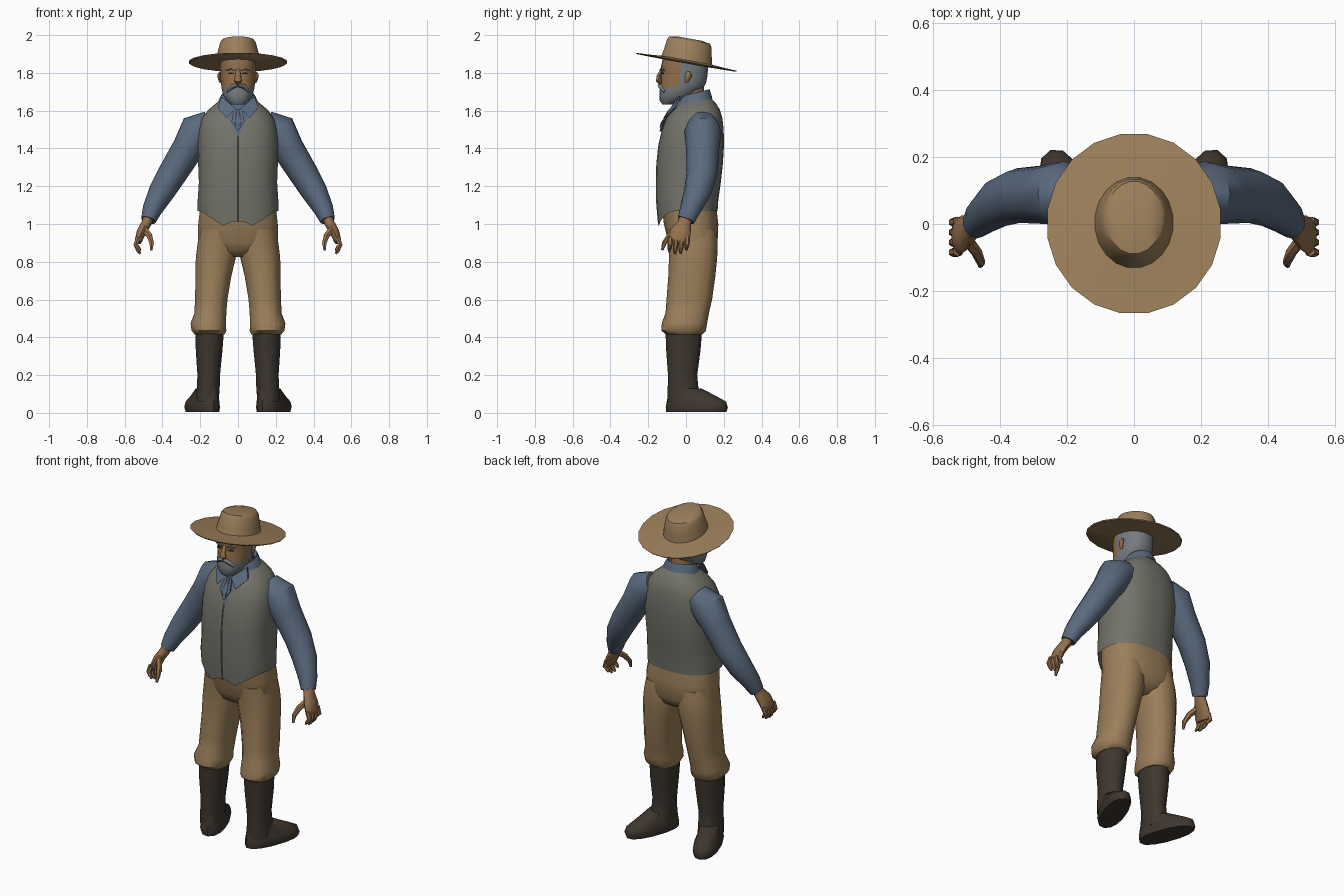
import bpy, bmesh, math
from mathutils import Vector


def material(name, rgb):
    m = bpy.data.materials.new(name)
    lin = [((c / 255 + 0.055) / 1.055) ** 2.4 for c in rgb]
    m.diffuse_color = (*lin, 1)
    return m


TAN = material("tan_cloth", (155, 127, 90))
VEST = material("grey_vest", (115, 115, 106))
SHIRT = material("blue_shirt", (90, 106, 126))
BOOT = material("dark_leather", (62, 54, 46))
SKIN = material("weathered_skin", (148, 113, 78))
HAIR = material("grey_hair", (117, 124, 128))
DARK = material("dark_detail", (58, 52, 48))


def skin_rings(name, rings, mats, mirror=False, caps=True, edit=None, angle=45):
    """Bridge rings of points into one surface."""
    bm = bmesh.new()
    loops = [[bm.verts.new(p) for p in ring] for ring in rings]
    n = len(loops[0])
    for a, b in zip(loops, loops[1:]):
        for i in range(n):
            j = (i + 1) % n
            bm.faces.new((a[i], a[j], b[j], b[i]))
    if caps:
        bm.faces.new(loops[0])
        bm.faces.new(loops[-1])
    if edit:
        edit(bm, loops)
    bmesh.ops.recalc_face_normals(bm, faces=bm.faces)
    me = bpy.data.meshes.new(name)
    bm.to_mesh(me)
    bm.free()
    for m in mats:
        me.materials.append(m)
    ob = bpy.data.objects.new(name, me)
    bpy.context.collection.objects.link(ob)
    bpy.ops.object.select_all(action='DESELECT')
    ob.select_set(True)
    bpy.context.view_layer.objects.active = ob
    bpy.ops.object.shade_smooth_by_angle(angle=math.radians(angle))
    if mirror:
        ob.modifiers.new("mirror", 'MIRROR').use_mirror_merge = False
    return ob


def stack(name, sections, mats, sides=16, power=2.0, turn=0, tilt=0, **kw):
    """Level sections (x centre, y front, y back, z, half width)."""
    rings = []
    for x, y0, y1, z, rx in sections:
        ring = []
        for i in range(sides):
            a = 2 * math.pi * (i + 0.5) / sides
            c, s = math.cos(a), math.sin(a)
            u = math.copysign(abs(c) ** (2 / power), c) * rx
            v = math.copysign(abs(s) ** (2 / power), s) * (y1 - y0) / 2
            px = x + u * math.cos(turn) + v * math.sin(turn)
            py = (y0 + y1) / 2 - u * math.sin(turn) + v * math.cos(turn)
            ring.append((px, py, z - tilt * py))
        rings.append(ring)
    return skin_rings(name, rings, mats, **kw)


def tube(name, path, mats, sides=10, **kw):
    """Limb along a path of (x, y, z, half depth, half thickness)."""
    pts = [Vector(p[:3]) for p in path]
    rings = []
    for i, p in enumerate(path):
        t = (pts[min(i + 1, len(pts) - 1)] - pts[max(i - 1, 0)]).normalized()
        u = Vector((0, 1, 0)) - t * t.y
        u.normalize()
        v = t.cross(u)
        rings.append([pts[i] + u * p[3] * math.cos(k * 2 * math.pi / sides)
                      + v * p[4] * math.sin(k * 2 * math.pi / sides) for k in range(sides)])
    return skin_rings(name, rings, mats, **kw)


# Boots: the toes point backwards and a little outwards
stack("boot_shaft", [(.150, -.112, .088, .43, .078), (.153, -.108, .080, .33, .073),
                     (.155, -.098, .062, .20, .062), (.158, -.100, .070, .12, .063),
                     (.163, -.100, .090, .06, .062)],
      [BOOT], 12, mirror=True)
stack("boot_foot", [(.188, -.115, .225, .006, .066), (.190, -.118, .232, .030, .072),
                    (.188, -.112, .222, .060, .068), (.178, -.105, .170, .088, .058),
                    (.163, -.095, .085, .130, .052)],
      [BOOT], 14, 2.3, turn=math.radians(20), mirror=True)

# Trousers: two baggy legs gathered at the knee, joined by a seat
stack("trouser_leg", [(.150, -.105, .085, .415, .080), (.154, -.130, .105, .435, .094),
                      (.157, -.128, .112, .475, .096), (.146, -.108, .122, .53, .086),
                      (.142, -.103, .138, .60, .088), (.130, -.094, .155, .72, .096),
                      (.118, -.090, .165, .82, .108), (.108, -.094, .168, .90, .108),
                      (.104, -.100, .160, .97, .100)],
      [TAN], 14, 2.3, mirror=True)
stack("trouser_seat", [(0, -.03, .10, .825, .06), (0, -.075, .145, .855, .15),
                       (0, -.094, .168, .90, .214), (0, -.118, .172, 1.0, .212),
                       (0, -.130, .160, 1.10, .20)],
      [TAN], 24, 2.5)


# Vest: pointed hem, shirt showing in the neck opening, dark closure line
def tailor(bm, loops):
    for v in loops[0]:
        ax = abs(v.co.x)
        if v.co.y < 0:
            v.co.z = 1.035 - .05 * ax / .07 if ax < .07 else .985 + .085 * min(1, (ax - .07) / .13)
    cuts = [((.006 * s, 0, 0), (1, 0, 0)) for s in (-1, 1)]
    cuts += [((0, 0, 1.46), (s, 0, -.52)) for s in (-1, 1)]
    for co, no in cuts:
        front = [f for f in bm.faces if f.calc_center_median().y < .03]
        geom = front + list({e for f in front for e in f.edges}) + list({v for f in front for v in f.verts})
        bmesh.ops.bisect_plane(bm, geom=geom, plane_co=co, plane_no=no)
    for f in bm.faces:
        c = f.calc_center_median()
        if c.y < .03 and abs(c.x) < .52 * (c.z - 1.46):
            f.material_index = 1
        elif c.y < 0 and abs(c.x) < .006:
            f.material_index = 2


stack("vest", [(0, -.150, .168, 1.07, .214), (0, -.160, .172, 1.13, .214),
               (0, -.160, .185, 1.22, .208), (0, -.158, .196, 1.32, .212),
               (0, -.147, .202, 1.42, .214), (0, -.128, .200, 1.50, .208),
               (0, -.105, .193, 1.56, .190), (0, -.075, .180, 1.605, .158),
               (0, -.045, .158, 1.64, .115), (0, -.012, .135, 1.665, .080)],
      [VEST, SHIRT, DARK], 32, 2.45, caps=False, edit=tailor)

# Sleeves
tube("sleeve", [(.140, .090, 1.535, .075, .070), (.212, .090, 1.490, .098, .102),
                (.265, .088, 1.400, .088, .084), (.345, .085, 1.270, .082, .077),
                (.405, .062, 1.170, .073, .069), (.455, .022, 1.075, .056, .052),
                (.474, .000, 1.020, .046, .040)],
     [SHIRT], 12, mirror=True)

# Hands with curled fingers and a forward thumb
tube("palm", [(.470, .002, 1.05, .034, .028), (.484, -.008, 1.005, .036, .028),
              (.510, -.028, .960, .055, .026), (.526, -.038, .915, .056, .021),
              (.528, -.040, .900, .045, .014)],
     [SKIN], 10, mirror=True)
for i in range(4):
    y = -.082 + .030 * i
    low = (.855, .842, .845, .862)[i]
    tube("finger_%d" % (i + 1), [(.527, y, .930, .014, .015), (.541, y - .003, .890, .014, .014),
                                 (.528, y - .006, low + .015, .011, .011),
                                 (.517, y - .006, low, .006, .006)],
         [SKIN], 6, mirror=True)
tube("thumb", [(.500, -.045, .975, .018, .020), (.470, -.085, .940, .016, .017),
               (.457, -.115, .900, .013, .013), (.459, -.126, .862, .006, .007)],
     [SKIN], 6, mirror=True)

# Neck, collar band, collar points and neckerchief
stack("neck", [(0, -.050, .120, 1.58, .066), (0, -.030, .098, 1.65, .062),
               (0, -.020, .095, 1.74, .062)], [SKIN], 14)
stack("collar_band", [(0, -.062, .140, 1.630, .108), (0, -.045, .130, 1.665, .092),
                      (0, -.042, .125, 1.682, .080), (0, -.030, .110, 1.655, .070)],
      [SHIRT], 18, tilt=-.25, caps=False)


def plate(name, corners, thick, mat, mirror=False):
    back = [(x, y + thick, z) for x, y, z in corners]
    skin_rings(name, [corners, back], [mat], mirror, angle=20)


plate("collar_point", [(.012, -.085, 1.612), (.088, -.040, 1.675), (.108, -.060, 1.615),
                       (.062, -.115, 1.562)], .009, SHIRT, True)
plate("neckerchief", [(-.022, -.092, 1.605), (.022, -.092, 1.605), (.034, -.128, 1.545),
                      (0, -.140, 1.490), (-.034, -.128, 1.545)], .009, SHIRT)
plate("neckerchief_fold", [(.004, -.097, 1.600), (.010, -.097, 1.600), (.018, -.134, 1.535),
                           (.008, -.140, 1.510)], .006, DARK, True)


# Head: skin face, grey beard, sideburns and hair chosen by position
def groom(bm, loops):
    for f in bm.faces:
        c = f.calc_center_median()
        face = c.y < -.045 and c.z > 1.725
        cheek = -.06 < c.y < -.02 and c.z > 1.76
        f.material_index = 0 if face or cheek else 1


stack("head", [(0, -.125, -.055, 1.632, .036), (0, -.140, -.005, 1.655, .062),
               (0, -.141, .045, 1.685, .080), (0, -.138, .090, 1.720, .088),
               (0, -.133, .106, 1.745, .091), (0, -.134, .113, 1.780, .094),
               (0, -.128, .115, 1.805, .094), (0, -.134, .116, 1.825, .096),
               (0, -.122, .112, 1.880, .092)],
      [SKIN, HAIR], 22, 2.25, edit=groom)
tube("nose", [(0, -.124, 1.822, .008, .010), (0, -.143, 1.785, .012, .014),
              (0, -.146, 1.758, .014, .020), (0, -.134, 1.744, .008, .014)], [SKIN], 8)
tube("moustache", [(.002, -.138, 1.735, .012, .009), (.030, -.134, 1.727, .013, .012),
                   (.058, -.112, 1.700, .008, .008)], [HAIR], 8, mirror=True)
tube("eye", [(.022, -.129, 1.797, .004, .003), (.036, -.127, 1.798, .005, .006),
             (.052, -.119, 1.796, .004, .003)], [DARK], 6, mirror=True)
tube("eyebrow", [(.014, -.135, 1.815, .005, .004), (.038, -.132, 1.820, .006, .006),
                 (.062, -.116, 1.814, .004, .004)], [HAIR], 6, mirror=True)
tube("ear", [(.092, .012, 1.805, .010, .006), (.101, .014, 1.790, .018, .009),
             (.098, .006, 1.765, .013, .008), (.091, .000, 1.748, .007, .005)],
     [SKIN], 8, mirror=True)

# Hat: wide brim sloping down to the back, tapered crown
stack("hat", [(0, -.10, .11, 1.850, .09), (0, -.265, .267, 1.853, .257),
              (0, -.270, .272, 1.859, .262), (0, -.200, .210, 1.862, .195),
              (0, -.132, .140, 1.868, .118), (0, -.118, .138, 1.905, .110),
              (0, -.102, .136, 1.960, .096), (0, -.090, .128, 1.977, .085),
              (0, -.050, .080, 1.985, .050)],
      [TAN], 20, tilt=.178)
